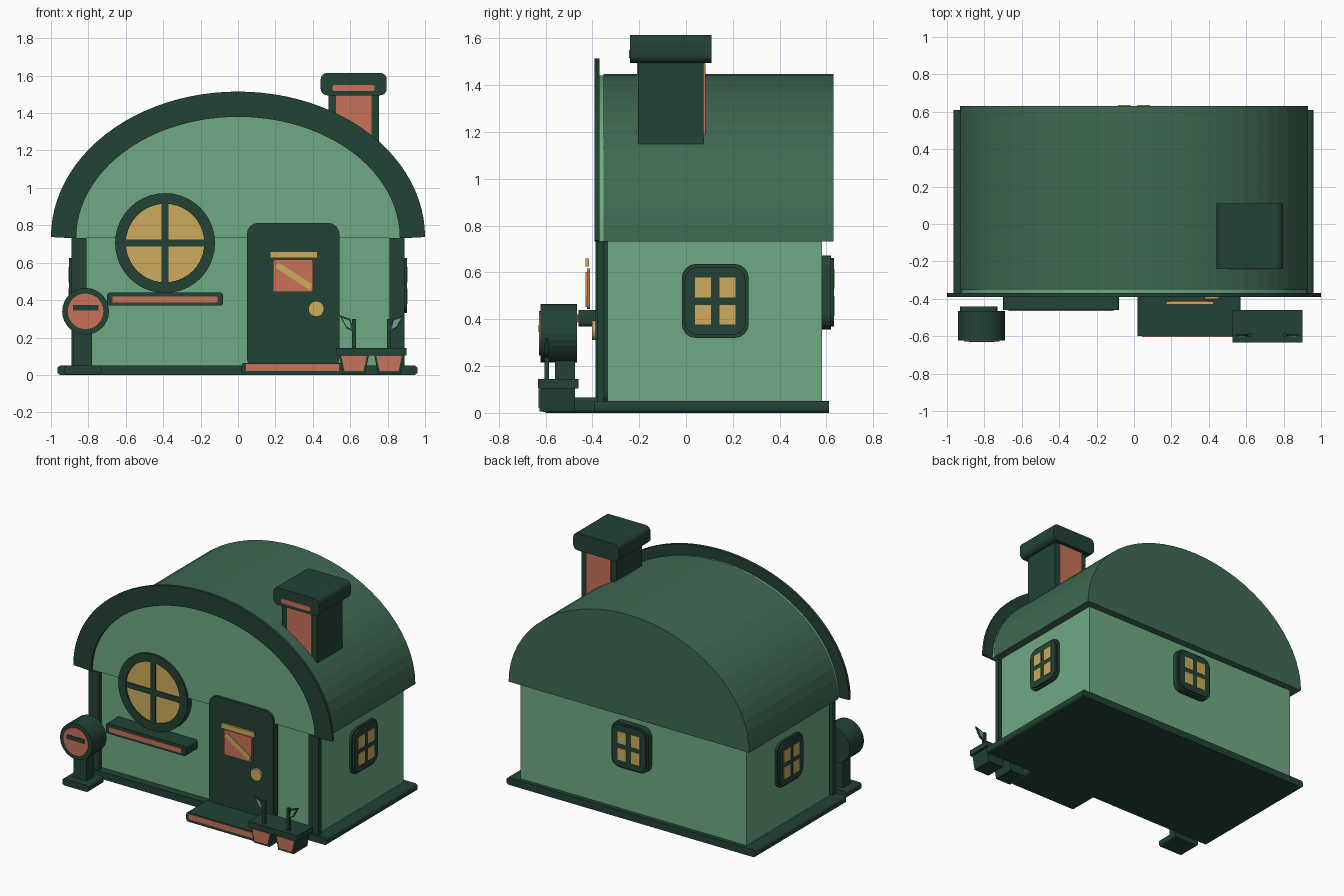
import bpy, bmesh, math
from mathutils import Matrix

cube = bpy.data.objects.get("Cube")
if cube:
    bpy.data.objects.remove(cube, do_unlink=True)


def material(name, rgb):
    m = bpy.data.materials.new(name)
    m.use_nodes = True
    col = (*rgb, 1)
    m.diffuse_color = col
    m.node_tree.nodes["Principled BSDF"].inputs["Base Color"].default_value = col
    return m


DARK = material("dark green", (0.016, 0.055, 0.036))
ROOF = material("roof green", (0.050, 0.142, 0.085))
WALL = material("wall green", (0.156, 0.402, 0.231))
CLAY = material("terracotta", (0.578, 0.171, 0.102))
GOLD = material("warm yellow", (0.61, 0.413, 0.107))


def finish(name, bm, mat, matrix=None):
    bmesh.ops.recalc_face_normals(bm, faces=bm.faces)
    if matrix:
        bm.transform(matrix)
    me = bpy.data.meshes.new(name)
    bm.to_mesh(me)
    bm.free()
    me.materials.append(mat)
    ob = bpy.data.objects.new(name, me)
    bpy.context.collection.objects.link(ob)
    return ob


def prism(name, pts, y0, y1, mat, matrix=None):
    """Extrude an x-z outline from y0 to y1."""
    bm = bmesh.new()
    a = [bm.verts.new((x, y0, z)) for x, z in pts]
    b = [bm.verts.new((x, y1, z)) for x, z in pts]
    bm.faces.new(a)
    bm.faces.new(b)
    for i in range(len(a)):
        j = (i + 1) % len(a)
        bm.faces.new((a[i], a[j], b[j], b[i]))
    return finish(name, bm, mat, matrix)


def band(name, outer, inner, y0, y1, mat, closed):
    """Extruded strip between two matching outlines."""
    bm = bmesh.new()
    rows = [[bm.verts.new((x, y, z)) for x, z in pts]
            for pts, y in ((outer, y0), (inner, y0), (inner, y1), (outer, y1))]
    n = len(outer)
    for i in range(n if closed else n - 1):
        j = (i + 1) % n
        for k in range(4):
            r, s = rows[k], rows[(k + 1) % 4]
            bm.faces.new((r[i], r[j], s[j], s[i]))
    if not closed:
        bm.faces.new([r[0] for r in rows])
        bm.faces.new([r[-1] for r in rows])
    return finish(name, bm, mat)


def rect(x0, x1, z0, z1, r=0.0, steps=4):
    if not r:
        return [(x0, z0), (x1, z0), (x1, z1), (x0, z1)]
    corners = [(x1 - r, z1 - r), (x0 + r, z1 - r), (x0 + r, z0 + r), (x1 - r, z0 + r)]
    return [(cx + r * math.cos(t), cz + r * math.sin(t))
            for q, (cx, cz) in enumerate(corners)
            for t in [(q + s / steps) * math.pi / 2 for s in range(steps + 1)]]


def arc(cx, cz, rx, rz, n, full=True):
    span = 2 * math.pi if full else math.pi
    return [(cx + rx * math.cos(span * i / n), cz + rz * math.sin(span * i / n))
            for i in range(n if full else n + 1)]


EAVE = 0.732

# House shell
prism("base", rect(-0.965, 0.96, 0, 0.05, 0.018), -0.39, 0.61, DARK)
prism("walls", rect(-0.875, 0.875, 0.04, EAVE), -0.335, 0.58, WALL)
prism("roof", arc(0, EAVE, 0.93, 0.715, 32, False), -0.352, 0.63, ROOF)
prism("front_gable", arc(0, EAVE, 0.925, 0.71, 48, False), -0.37, -0.352, WALL)
band("front_arch", arc(0, EAVE + 0.005, 1.0, 0.778, 48, False),
     arc(0, EAVE, 0.865, 0.648, 48, False), -0.39, -0.37, DARK, False)
for side, s in (("left", 1), ("right", -1)):
    prism(side + "_corner_post", rect(*sorted((s * 0.81, s * 0.89)), 0.04, EAVE),
          -0.38, -0.352, DARK)

# Chimney
prism("chimney", rect(0.485, 0.755, 1.145, 1.5), -0.205, 0.075, DARK)
prism("chimney_cap", rect(0.442, 0.795, 1.495, 1.615, 0.035), -0.24, 0.11, DARK)
prism("chimney_front_panel", rect(0.525, 0.715, 1.18, 1.495), -0.21, -0.204, CLAY)
prism("chimney_back_panel", rect(0.525, 0.715, 1.18, 1.495), 0.074, 0.083, CLAY)
prism("chimney_cap_inlay", rect(0.505, 0.73, 1.517, 1.55, 0.012), -0.244, -0.238, CLAY)

# Round window with its ledge
WX, WZ = -0.39, 0.705
band("round_window_frame", arc(WX, WZ, 0.267, 0.267, 40), arc(WX, WZ, 0.21, 0.21, 40),
     -0.384, -0.33, DARK, True)
prism("round_window_pane", arc(WX, WZ, 0.213, 0.213, 40), -0.374, -0.33, GOLD)
prism("round_window_upright", rect(WX - 0.018, WX + 0.018, WZ - 0.21, WZ + 0.21), -0.382, -0.37, DARK)
prism("round_window_crossbar", rect(WX - 0.21, WX + 0.21, WZ - 0.018, WZ + 0.018), -0.382, -0.37, DARK)
prism("window_ledge", rect(-0.7, -0.08, 0.37, 0.44, 0.015), -0.46, -0.335, DARK)
prism("window_ledge_inlay", rect(-0.67, -0.11, 0.387, 0.42), -0.466, -0.458, CLAY)

# Door
prism("door", rect(0.048, 0.542, 0.03, 0.813, 0.06), -0.387, -0.33, DARK)
prism("door_slot", rect(0.17, 0.425, 0.625, 0.66), -0.43, -0.415, GOLD)
prism("door_sign", rect(0.187, 0.402, 0.443, 0.617, 0.015), -0.424, -0.41, CLAY)
prism("door_sign_stripe", [(0.2, 0.575), (0.385, 0.452), (0.397, 0.485), (0.215, 0.602)],
      -0.43, -0.422, GOLD)
prism("door_knob", arc(0.418, 0.353, 0.042, 0.042, 20), -0.402, -0.385, GOLD)
prism("door_step", rect(0.02, 0.57, 0, 0.065, 0.015), -0.60, -0.38, DARK)
prism("door_step_inlay", rect(0.042, 0.54, 0.02, 0.058), -0.605, -0.598, CLAY)

# Small windows, built facing front around the origin, then turned into place
for side, angle, x, y, z in (("left", 90, 0.87, 0.125, 0.478),
                             ("right", -90, -0.87, 0.125, 0.478),
                             ("back", 180, 0, 0.59, 0.515)):
    place = Matrix.Translation((x, y, z)) @ Matrix.Rotation(math.radians(angle), 4, "Z")
    depth = 0.042 if side == "back" else 0.033
    for part, grow, d in (("frame", 0, depth - 0.012), ("frame_face", -0.012, depth)):
        prism(f"{side}_window_{part}", rect(-0.143 - grow, 0.143 + grow, -0.158 - grow, 0.158 + grow, 0.06),
              -d, 0.02, DARK, place)
    for sx in (-1, 1):
        for sz in (-1, 1):
            cx, cz = sx * 0.052, sz * 0.058
            prism(f"{side}_window_pane", rect(cx - 0.034, cx + 0.034, cz - 0.042, cz + 0.042),
                  -depth - 0.003, -depth + 0.003, GOLD, place)

# Mailbox
MX, MZ = -0.815, 0.34
prism("mailbox_foot", rect(-0.93, -0.73, 0.003, 0.05, 0.015), -0.61, -0.44, DARK)
prism("mailbox_post", rect(-0.88, -0.78, 0.04, 0.25), -0.56, -0.475, DARK)
prism("mailbox", arc(MX, MZ, 0.125, 0.125, 28), -0.622, -0.465, DARK)
prism("mailbox_face", arc(MX, MZ, 0.095, 0.095, 28), -0.627, -0.62, CLAY)
prism("mailbox_slot", rect(MX - 0.068, MX + 0.068, 0.345, 0.375), -0.631, -0.626, DARK)

# Potted plants
for side, x, s in (("inner", 0.62, -1), ("outer", 0.808, 1)):
    def tub(top, bottom, z0, z1):
        return [(x - bottom, z0), (x + bottom, z0), (x + top, z1), (x - top, z1)]
    prism(side + "_pot", tub(0.08, 0.06, 0.005, 0.11), -0.625, -0.475, DARK)
    prism(side + "_pot_rim", rect(x - 0.094, x + 0.094, 0.105, 0.145), -0.633, -0.46, DARK)
    prism(side + "_pot_panel", tub(0.068, 0.05, 0.02, 0.1), -0.63, -0.623, CLAY)
    prism(side + "_stem", rect(x - 0.011, x + 0.011, 0.14, 0.30), -0.605, -0.585, DARK)
    leaf = [(0.0, 0.23), (0.04, 0.25), (0.078, 0.32), (0.02, 0.3)]
    cu, cv = 0.037, 0.275
    for part, k, d, mat in (("leaf", 1, 0.005, DARK), ("leaf_blade", 0.65, 0.008, WALL)):
        prism(f"{side}_{part}", [(x + s * (cu + k * (u - cu)), cv + k * (v - cv)) for u, v in leaf],
              -0.595 - d, -0.595 + d, mat)
